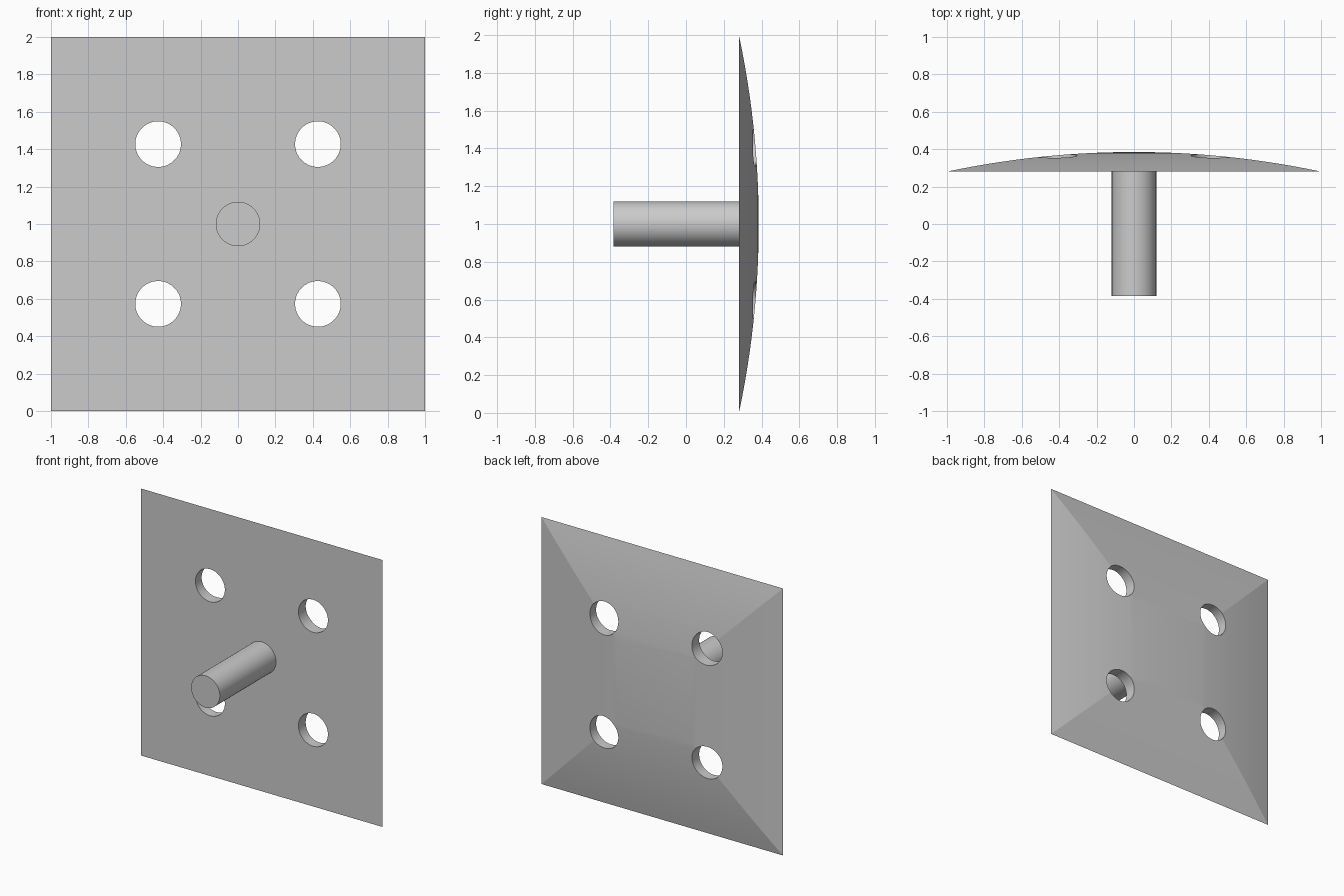
import bpy, bmesh, math
from mathutils import Matrix

if "Cube" in bpy.data.objects:
    bpy.data.objects.remove(bpy.data.objects["Cube"], do_unlink=True)

FRONT, RISE, CENTRE_Z = 0.28, 0.105, 1.0
HOLE_OFFSET, HOLE_RADIUS, ROD_RADIUS = 0.427, 0.122, 0.119
RINGS = 20

grey = bpy.data.materials.new("plain_grey")
grey.use_nodes = True
colour = (0.6, 0.6, 0.6, 1)
grey.diffuse_color = colour
grey.node_tree.nodes["Principled BSDF"].inputs["Base Color"].default_value = colour


def add_object(name, bm):
    bmesh.ops.recalc_face_normals(bm, faces=bm.faces)
    mesh = bpy.data.meshes.new(name)
    bm.to_mesh(mesh)
    bm.free()
    mesh.materials.append(grey)
    obj = bpy.data.objects.new(name, mesh)
    bpy.context.collection.objects.link(obj)
    return obj


def add_cylinder(bm, radius, x, z, y0, y1):
    place = Matrix.Translation((x, (y0 + y1) / 2, z)) @ Matrix.Rotation(math.pi / 2, 4, "X")
    bmesh.ops.create_cone(bm, cap_ends=True, segments=64, radius1=radius,
                          radius2=radius, depth=y1 - y0, matrix=place)


def smooth(obj, degrees):
    bpy.ops.object.select_all(action="DESELECT")
    obj.select_set(True)
    bpy.context.view_layer.objects.active = obj
    bpy.ops.object.shade_smooth_by_angle(angle=math.radians(degrees))


# Plate: flat front, back made of nested squares that follow an arc
arc_radius = (1 + RISE ** 2) / (2 * RISE)
bm = bmesh.new()
rings = []
for i in range(RINGS):
    s = 1 - i / RINGS
    y = FRONT + RISE - arc_radius + math.sqrt(arc_radius ** 2 - s * s)
    rings.append([bm.verts.new((sx * s, y, CENTRE_Z + sz * s))
                  for sx, sz in ((-1, -1), (1, -1), (1, 1), (-1, 1))])
for outer, inner in zip(rings, rings[1:]):
    for k in range(4):
        n = (k + 1) % 4
        bm.faces.new((outer[k], outer[n], inner[n], inner[k]))
bm.faces.new(rings[0])
bm.faces.new(rings[-1])
plate = add_object("domed_plate", bm)

# Four round holes through the plate
bm = bmesh.new()
for sx in (-1, 1):
    for sz in (-1, 1):
        add_cylinder(bm, HOLE_RADIUS, sx * HOLE_OFFSET, CENTRE_Z + sz * HOLE_OFFSET, 0.1, 0.6)
cutter = add_object("hole_cutter", bm)
cut = plate.modifiers.new("holes", "BOOLEAN")
cut.operation = "DIFFERENCE"
cut.solver = "EXACT"
cut.object = cutter
bpy.context.view_layer.objects.active = plate
bpy.ops.object.modifier_apply(modifier=cut.name)
bpy.data.objects.remove(cutter, do_unlink=True)
smooth(plate, 8)

# Rod standing out from the middle of the flat front
bm = bmesh.new()
add_cylinder(bm, ROD_RADIUS, 0, CENTRE_Z, -FRONT - RISE, FRONT + 0.02)
smooth(add_object("round_rod", bm), 30)
